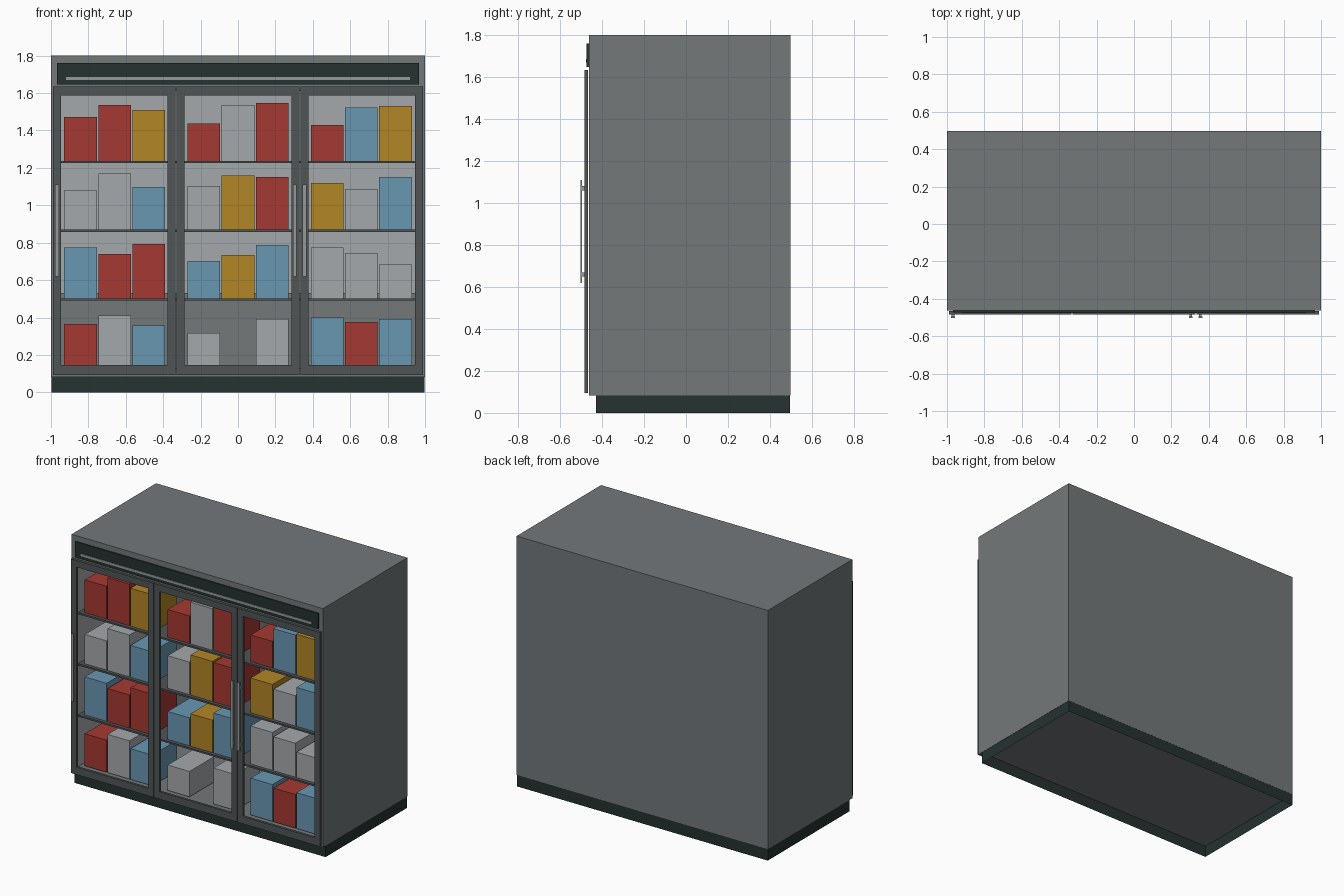
import bpy, bmesh

if "Cube" in bpy.data.objects:
    bpy.data.objects.remove(bpy.data.objects["Cube"])


def srgb(r, g, b):
    f = lambda c: c / 12.92 if c <= 0.04045 else ((c + 0.055) / 1.055) ** 2.4
    return (f(r / 255), f(g / 255), f(b / 255), 1)


def material(name, r, g, b):
    m = bpy.data.materials.new(name)
    m.diffuse_color = srgb(r, g, b)
    m.use_nodes = True
    m.node_tree.nodes["Principled BSDF"].inputs["Base Color"].default_value = m.diffuse_color
    return m


BODY = material("steel_gray", 115, 120, 122)
LIGHT = material("light_gray", 165, 169, 171)
FRAME = material("frame_gray", 80, 85, 86)
DARK = material("dark_teal", 38, 50, 49)
METAL = material("handle_gray", 150, 154, 155)
RED = material("red", 165, 56, 50)
AMBER = material("amber", 178, 134, 38)
BLUE = material("blue", 104, 151, 178)


def finish(name, bm, *mats):
    bmesh.ops.recalc_face_normals(bm, faces=bm.faces)
    me = bpy.data.meshes.new(name)
    bm.to_mesh(me)
    bm.free()
    for m in mats:
        me.materials.append(m)
    ob = bpy.data.objects.new(name, me)
    bpy.context.collection.objects.link(ob)
    return ob


def add_box(bm, x, y, z):
    """Add a box from (min, max) ranges and return its faces."""
    verts = bmesh.ops.create_cube(bm, size=1)["verts"]
    for v in verts:
        v.co = [r[0] if c < 0 else r[1] for c, r in zip(v.co, (x, y, z))]
    return list({f for v in verts for f in v.link_faces})


def box(name, x, y, z, mat):
    bm = bmesh.new()
    add_box(bm, x, y, z)
    return finish(name, bm, mat)


FRONT, BACK = -0.463, 0.497
CAVITY_X, CAVITY_Z, CAVITY_BACK = 0.965, (0.128, 1.61), 0.44

# Cabinet: a box whose front face is inset and pushed in to form the cavity
bm = bmesh.new()
faces = add_box(bm, (-1, 1), (FRONT, BACK), (0.083, 1.8))
front = min(faces, key=lambda f: f.calc_center_median().y)
bmesh.ops.inset_region(bm, faces=[front], thickness=0.03)
for v in front.verts:
    v.co.x = CAVITY_X if v.co.x > 0 else -CAVITY_X
    v.co.z = CAVITY_Z[1] if v.co.z > 1 else CAVITY_Z[0]
ext = bmesh.ops.extrude_discrete_faces(bm, faces=[front])["faces"][0]
for v in ext.verts:
    v.co.y = CAVITY_BACK
# light liner everywhere inside except the floor
for f in [ext] + [e.link_faces[0] if e.link_faces[0] != ext else e.link_faces[1]
                  for e in ext.edges]:
    if f.calc_center_median().z > 0.2:
        f.material_index = 1
finish("cabinet", bm, BODY, LIGHT)

# Plinth: four walls, open underneath
bm = bmesh.new()
faces = add_box(bm, (-0.998, 0.998), (-0.43, BACK - 0.001), (0, 0.083))
bmesh.ops.delete(bm, geom=[f for f in faces if abs(f.normal.z) > 0.5], context='FACES_ONLY')
finish("plinth", bm, DARK)

# Header panel with a light strip
box("header_panel", (-0.967, 0.967), (-0.473, FRONT), (1.647, 1.76), DARK)
box("header_strip", (-0.92, 0.92), (-0.477, -0.473), (1.67, 1.687), METAL)

# Lower back panel and shelves
box("lower_back_panel", (-CAVITY_X, CAVITY_X), (0.40, CAVITY_BACK), (0.128, 0.53), BODY)
SHELVES = (0.135, 0.502, 0.87, 1.238)
for i, z in enumerate(SHELVES[1:]):
    box(f"shelf_{i + 1}", (-CAVITY_X, CAVITY_X), (-0.44, CAVITY_BACK), (z - 0.012, z), FRAME)


# Doors: open frames, each with a bar handle on two mounts
def door(name, x0, x1, handle_x):
    bm = bmesh.new()
    y = (-0.484, -0.466)
    add_box(bm, (x0, x0 + 0.044), y, (0.094, 1.634))
    add_box(bm, (x1 - 0.044, x1), y, (0.094, 1.634))
    add_box(bm, (x0 + 0.044, x1 - 0.044), y, (1.586, 1.634))
    add_box(bm, (x0 + 0.044, x1 - 0.044), y, (0.094, 0.147))
    finish(name + "_frame", bm, FRAME)
    bm = bmesh.new()
    add_box(bm, (handle_x - 0.010, handle_x + 0.010), (-0.503, -0.495), (0.62, 1.11))
    for z in (0.66, 1.07):
        add_box(bm, (handle_x - 0.007, handle_x + 0.007), (-0.495, -0.484), (z - 0.01, z + 0.01))
    finish(name + "_handle", bm, METAL)


door("left_door", -0.99, -0.333, -0.968)
door("middle_door", -0.330, 0.330, 0.303)
door("right_door", 0.333, 0.99, 0.355)

# Goods: rows from the bottom shelf up, (top height, colour) from left to right
ROWS = (
    ((0.366, RED), (0.41, LIGHT), (0.356, BLUE), (0.318, LIGHT), None, (0.393, LIGHT),
     (0.40, BLUE), (0.377, RED), (0.393, BLUE)),
    ((0.775, BLUE), (0.74, RED), (0.794, RED), (0.703, BLUE), (0.735, AMBER), (0.789, BLUE),
     (0.775, LIGHT), (0.746, LIGHT), (0.684, LIGHT)),
    ((1.08, LIGHT), (1.171, LIGHT), (1.099, BLUE), (1.104, LIGHT), (1.158, AMBER), (1.152, RED),
     (1.12, AMBER), (1.088, LIGHT), (1.15, BLUE)),
    ((1.473, RED), (1.537, RED), (1.51, AMBER), (1.436, RED), (1.537, LIGHT), (1.548, RED),
     (1.43, RED), (1.524, BLUE), (1.532, AMBER)),
)
for r, row in enumerate(ROWS):
    for i, item in enumerate(row):
        if item:
            x = (i // 3 - 1) * 0.66 + (i % 3 - 1) * 0.182
            box(f"carton_{r + 1}_{i + 1}", (x - 0.087, x + 0.087), (-0.415, -0.135),
                (SHELVES[r], item[0]), item[1])
